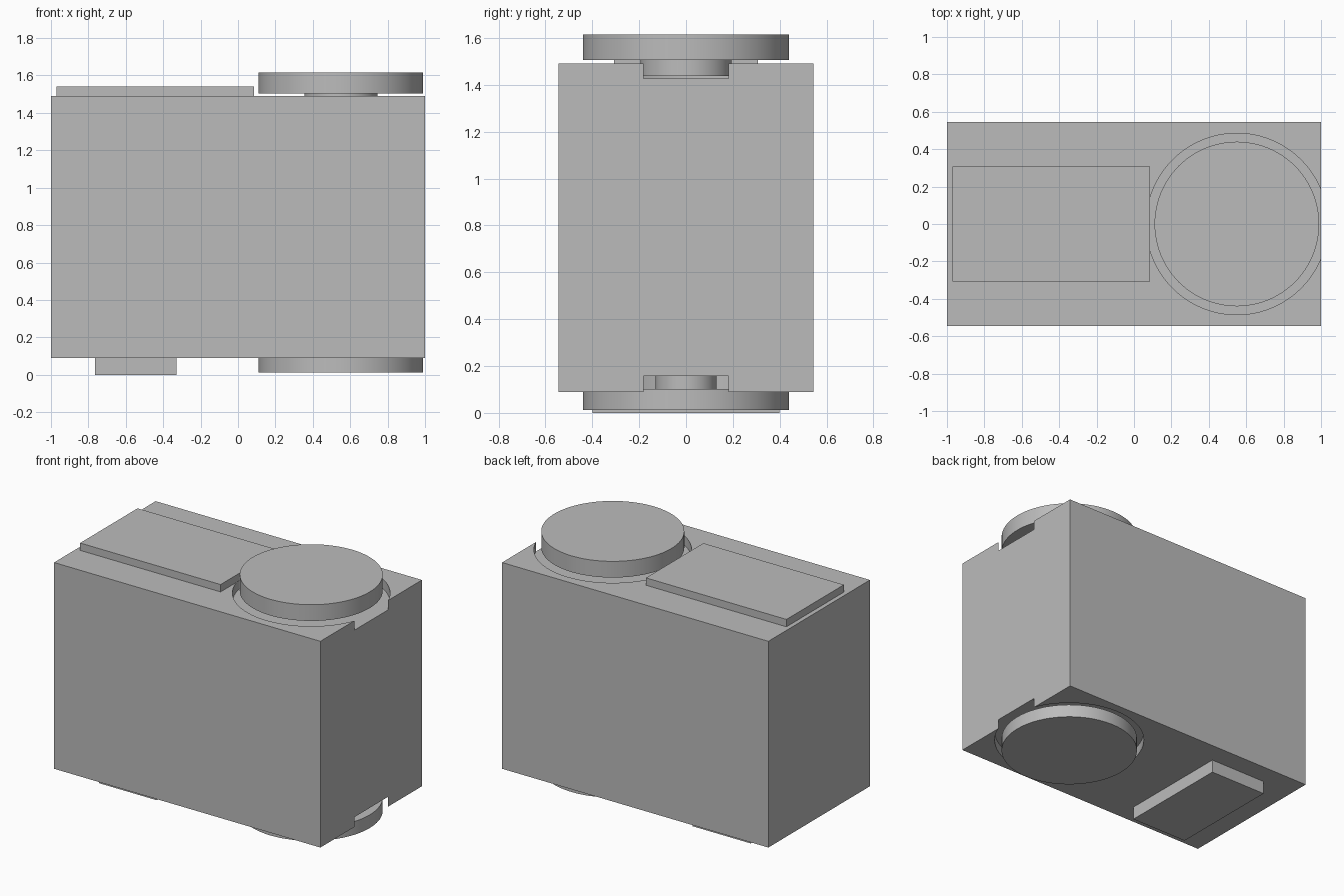
import bpy
import math

if "Cube" in bpy.data.objects:
    bpy.data.objects.remove(bpy.data.objects["Cube"], do_unlink=True)

grey = bpy.data.materials.new("plain grey")
grey.use_nodes = True
colour = (0.5, 0.5, 0.5, 1)
grey.diffuse_color = colour
grey.node_tree.nodes["Principled BSDF"].inputs["Base Color"].default_value = colour

WHEEL_X = 0.55


def finish(name):
    ob = bpy.context.object
    ob.name = name
    ob.data.materials.append(grey)
    bpy.ops.object.transform_apply(location=False, rotation=False, scale=True)
    return ob


def block(name, x, y, z):
    """Box spanning the given (low, high) ranges."""
    spans = (x, y, z)
    bpy.ops.mesh.primitive_cube_add(size=1, location=[(a + b) / 2 for a, b in spans])
    bpy.context.object.scale = [b - a for a, b in spans]
    return finish(name)


def disc(name, radius, low, high):
    """Upright cylinder on the wheel axis."""
    bpy.ops.mesh.primitive_cylinder_add(vertices=96, radius=radius, depth=high - low,
                                        location=(WHEEL_X, 0, (low + high) / 2))
    ob = finish(name)
    bpy.ops.object.shade_smooth_by_angle(angle=math.radians(30))
    return ob


# Main body with a round recess in the top and bottom, open at the left side
body = block("body", (-1, 1), (-0.545, 0.545), (0.09, 1.49))
recesses = [disc("top_recess_cutter", 0.485, 1.426, 1.6),
            disc("bottom_recess_cutter", 0.485, 0, 0.157)]
bpy.ops.object.select_all(action="DESELECT")
body.select_set(True)
bpy.context.view_layer.objects.active = body
for cutter in recesses:
    cut = body.modifiers.new("recess", "BOOLEAN")
    cut.operation = "DIFFERENCE"
    cut.solver = "EXACT"
    cut.object = cutter
    bpy.ops.object.modifier_apply(modifier=cut.name)
    bpy.data.objects.remove(cutter, do_unlink=True)
bpy.ops.object.shade_smooth_by_angle(angle=math.radians(30))

# Wheels and their hubs
disc("top_wheel", 0.44, 1.505, 1.615)
disc("top_hub", 0.195, 1.438, 1.505)
disc("bottom_wheel", 0.44, 0.012, 0.102)
disc("bottom_hub", 0.13, 0.102, 0.157)

# Raised plate on top and foot block underneath
block("top_plate", (-0.97, 0.085), (-0.308, 0.308), (1.49, 1.54))
block("bottom_block", (-0.765, -0.33), (-0.4, 0.4), (0, 0.09))
